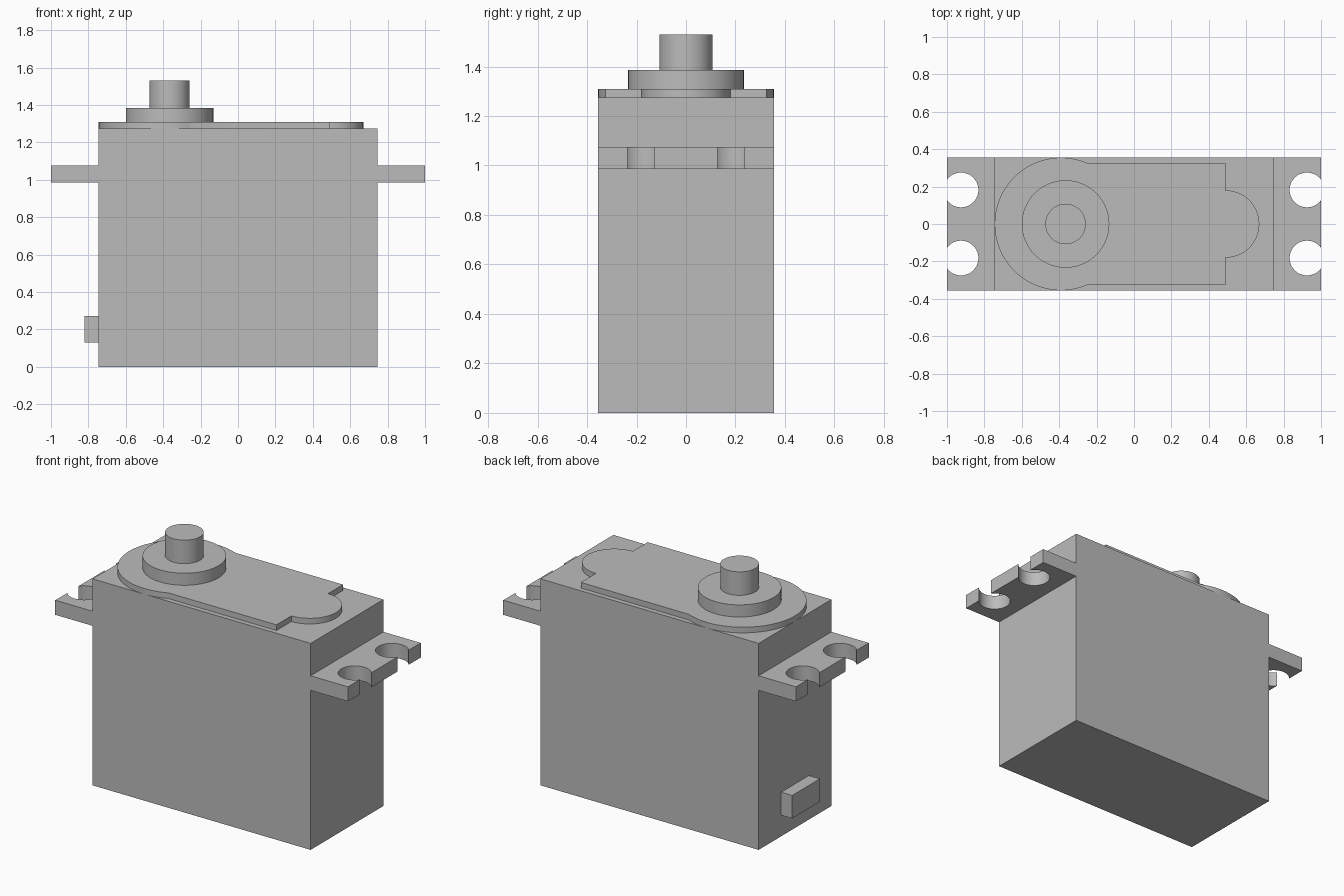
import bpy
import bmesh
from math import acos, cos, pi, radians, sin

cube = bpy.data.objects.get("Cube")
if cube:
    bpy.data.objects.remove(cube, do_unlink=True)

# Single grey plastic
GREY = (0.5, 0.5, 0.5, 1.0)
grey = bpy.data.materials.new("grey plastic")
grey.use_nodes = True
grey.diffuse_color = GREY
grey.node_tree.nodes["Principled BSDF"].inputs["Base Color"].default_value = GREY


def arc(cx, cy, r, start, end, steps=40):
    angles = [start + (end - start) * i / steps for i in range(steps + 1)]
    return [(cx + r * cos(a), cy + r * sin(a)) for a in angles]


def prism(name, outline, z0, z1):
    """Extrude a flat outline from z0 up to z1."""
    bm = bmesh.new()
    face = bm.faces.new([bm.verts.new((x, y, z0)) for x, y in outline])
    result = bmesh.ops.extrude_face_region(bm, geom=[face], use_keep_orig=True)
    top = [v for v in result["geom"] if isinstance(v, bmesh.types.BMVert)]
    bmesh.ops.translate(bm, verts=top, vec=(0, 0, z1 - z0))
    bmesh.ops.recalc_face_normals(bm, faces=bm.faces[:])
    mesh = bpy.data.meshes.new(name)
    bm.to_mesh(mesh)
    bm.free()
    mesh.materials.append(grey)
    mesh.shade_smooth()
    mesh.set_sharp_from_angle(angle=radians(30))
    obj = bpy.data.objects.new(name, mesh)
    bpy.context.scene.collection.objects.link(obj)
    return obj


def rect(x0, x1, half_y):
    return [(x0, -half_y), (x1, -half_y), (x1, half_y), (x0, half_y)]


def disc(cx, r):
    return arc(cx, 0, r, 0, 2 * pi, 64)[:-1]


HALF_X, HALF_Y, TOP = 0.745, 0.355, 1.275

# Main case and cable outlet
prism("case", rect(-HALF_X, HALF_X, HALF_Y), 0, TOP)
outlet = prism("cable_outlet", rect(-0.82, -HALF_X, 0.135), 0.13, 0.272)

# Mounting flanges with two open screw slots each
SLOT_X, SLOT_Y, SLOT_R = 0.925, 0.182, 0.093
opening = acos((1 - SLOT_X) / SLOT_R)
flange = [(HALF_X, -HALF_Y), (1, -HALF_Y)]
for y in (-SLOT_Y, SLOT_Y):
    flange += arc(SLOT_X, y, SLOT_R, -opening, opening - 2 * pi)
flange += [(1, HALF_Y), (HALF_X, HALF_Y)]
for name, side in (("left_flange", 1), ("right_flange", -1)):
    prism(name, [(side * x, y) for x, y in flange], 0.985, 1.075)

# Raised cover: large round end, straight sides and a small round tab
COVER_X, COVER_Y, TAB_X, TAB_R = -0.39, 0.325, 0.49, 0.18
join = pi / 2 - acos(COVER_Y / HALF_Y)
cover = arc(COVER_X, 0, HALF_Y, join, 2 * pi - join, 64)
cover += [(TAB_X, -COVER_Y)]
cover += arc(TAB_X, 0, TAB_R, -pi / 2, pi / 2)
cover += [(TAB_X, COVER_Y)]
prism("gear_cover", cover, TOP, 1.31)

# Output boss and shaft
prism("output_boss", disc(-0.366, 0.234), 1.31, 1.385)
prism("output_shaft", disc(-0.366, 0.108), 1.385, 1.53)
